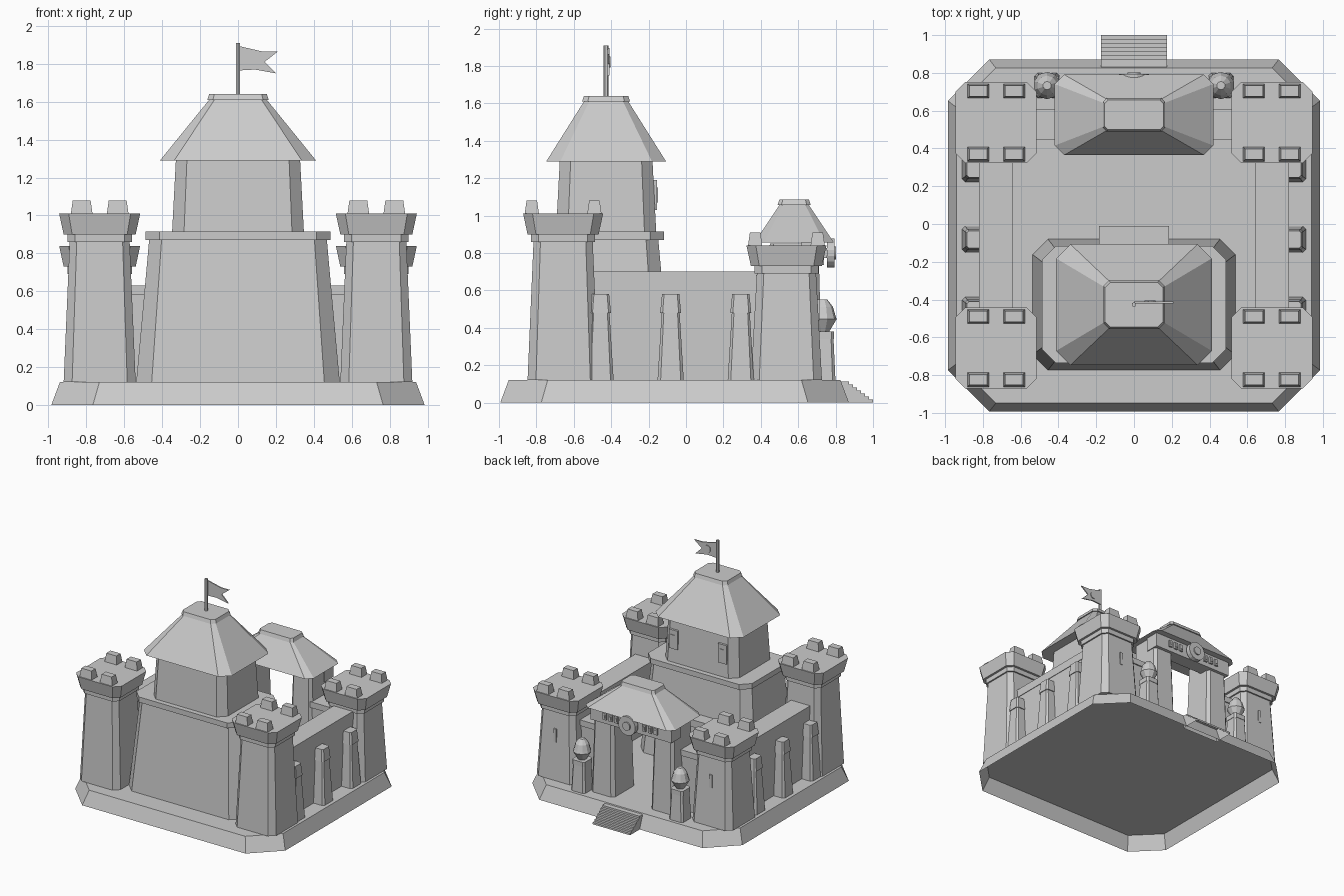
import bpy, bmesh, math
from mathutils import Vector

cube = bpy.data.objects.get("Cube")
if cube:
    bpy.data.objects.remove(cube, do_unlink=True)

grey = (0.6, 0.6, 0.6, 1)
stone = bpy.data.materials.new("stone_grey")
stone.use_nodes = True
stone.diffuse_color = grey
stone.node_tree.nodes["Principled BSDF"].inputs["Base Color"].default_value = grey

SIDES = {"left": 1, "right": -1}
FLOOR = 0.12
TOWER_X = 0.73
KEEP_Y = -0.427
GATE_Y = 0.578
CORNER_CUT = 0.235
RIDGE_SHARE = 0.37


def loft(name, rings, open_below=False):
    """Skin a stack of equal-length point rings and cap both ends."""
    bm = bmesh.new()
    loops = [[bm.verts.new(point) for point in ring] for ring in rings]
    for lower, upper in zip(loops, loops[1:]):
        for i in range(len(lower)):
            bm.faces.new((lower[i - 1], lower[i], upper[i], upper[i - 1]))
    bm.faces.new(loops[0])
    bm.faces.new(loops[-1])
    bmesh.ops.recalc_face_normals(bm, faces=bm.faces)
    if open_below:
        underside = [face for face in bm.faces if face.normal.z < -0.9]
        bmesh.ops.delete(bm, geom=underside, context="FACES")
    mesh = bpy.data.meshes.new(name)
    bm.to_mesh(mesh)
    bm.free()
    mesh.materials.append(stone)
    bpy.context.collection.objects.link(bpy.data.objects.new(name, mesh))


def outline(x, y, z, half_x, half_y, cut):
    """Rectangle, with its corners cut by a share of the shorter half."""
    chamfer = cut * min(half_x, half_y)
    points = []
    for sx, sy in ((1, 1), (-1, 1), (-1, -1), (1, -1)):
        pair = [(x + sx * half_x, y + sy * (half_y - chamfer), z),
                (x + sx * (half_x - chamfer), y + sy * half_y, z)]
        if sx != sy:
            pair.reverse()
        points += pair if cut else pair[:1]
    return points


def block(name, x, y, bottom, top, half_x, half_y, inset=0, cut=0, open_below=False):
    """Block on a rectangle whose top is drawn in by the inset."""
    loft(name, [outline(x, y, bottom, half_x, half_y, cut),
                outline(x, y, top, half_x - inset, half_y - inset, cut)], open_below)


def cut_block(*args, **options):
    block(*args, cut=CORNER_CUT, **options)


def turned(name, centre, profile, sides, axes="xyz"):
    """Revolve (distance, radius) pairs about the last of the axes."""
    rings = []
    for distance, radius in profile:
        ring = []
        for i in range(sides):
            angle = math.tau * (i + 0.5) / sides
            offset = Vector()
            for axis, value in zip(axes, (radius * math.cos(angle), radius * math.sin(angle), distance)):
                setattr(offset, axis, value)
            ring.append(Vector(centre) + offset)
        rings.append(ring)
    loft(name, rings)


def disc(name, x, y, z, radius, depth):
    turned(name, (x, y, z), [(-depth, radius), (depth, radius)], 16, axes="xzy")


def hipped_roof(name, y, eave, ridge, half_x, half_y):
    """Steep hipped roof ending in a small flat cap."""
    top_x, top_y = half_x * RIDGE_SHARE, half_y * RIDGE_SHARE
    loft(name, [outline(0, y, eave, half_x, half_y, CORNER_CUT),
                outline(0, y, ridge, top_x, top_y, CORNER_CUT)])
    lip = 0.01
    cut_block(name + "_cap", 0, y, ridge, ridge + 3 * lip, top_x + lip, top_y + lip, inset=lip)


def tower(name, x, y, top):
    """Tapered shaft, collar, flared battlement and four crenels."""
    radius = 0.19
    battlement = top - 0.11
    collar = battlement - 0.04
    cut_block(name + "_shaft", x, y, FLOOR, collar, radius, radius, inset=radius / 6)
    cut_block(name + "_collar", x, y, collar, battlement, radius * 0.9, radius * 0.9)
    cut_block(name + "_battlement", x, y, battlement, top, radius, radius, inset=-radius / 8)
    spread_x, spread_y = radius / 2, radius * 0.88
    for sx in SIDES.values():
        for sy in SIDES.values():
            block(name + "_crenel", x + sx * spread_x, y + sy * spread_y, top, top + 0.07,
                  radius * 0.3, radius / 5, inset=0.01)


def framed_window(name, x, y, z, half_x, half_z):
    """Raised frame with a smaller raised pane, facing the back."""
    depth = 0.01
    block(name + "_frame", x, y, z - half_z, z + half_z, half_x, depth)
    block(name + "_pane", x, y + depth, z - half_z / 2, z + half_z / 2, half_x / 2, depth / 2)


# Hollow plinth
plinth_half_y = 0.932
plinth_y = plinth_half_y - 0.993
cut_block("plinth", 0, plinth_y, 0, FLOOR, 0.985, plinth_half_y, inset=0.045, open_below=True)

# Entrance stair, a stepped profile swept sideways
steps = 7
heights = [FLOOR * (steps - i) / (steps + 0.5) for i in range(steps + 1)]
stair = [(0.83, 0), (0.83, heights[0])]
for i in range(steps):
    nose = 1 - 0.15 * (steps - 1 - i) / steps
    stair += [(nose, heights[i]), (nose, heights[i + 1])]
loft("entrance_stair", [[(sign * 0.175, y, z) for y, z in stair] for sign in SIDES.values()], open_below=True)

for side, sign in SIDES.items():
    # Corner towers
    x = sign * TOWER_X
    back_tower_y = 0.537
    tower(side + "_front_tower", x, -0.657, 1.01)
    tower(side + "_back_tower", x, back_tower_y, 0.84)
    block(side + "_arrow_slit", x, back_tower_y + 0.17, 0.44, 0.55, 0.013, 0.007)

    # Curtain wall with coping, and buttresses along its outside
    coping = 0.63
    block(side + "_wall", x, plinth_y, FLOOR, coping, 0.085, 0.5)
    block(side + "_wall_coping", x, plinth_y, coping, 0.7, 0.09, 0.5)
    for i in range(3):
        y = 0.375 * i - 0.457
        shoulder = 0.48
        spot = sign * 0.81
        cut_block(side + "_buttress", spot, y, FLOOR, shoulder, 0.1, 0.07, inset=0.022)
        cut_block(side + "_buttress_cap", spot, y, shoulder, shoulder + 0.1, 0.085, 0.056, inset=0.01)

    # Back wall between tower and gatehouse
    x = sign * 0.46
    block(side + "_back_wall", x, GATE_Y - 0.05, FLOOR, 0.58, 0.14, 0.07)
    block(side + "_back_wall_coping", x, GATE_Y - 0.05, 0.58, coping, 0.14, 0.08)

    # Gate pillar
    cut_block(side + "_gate_pillar", sign * 0.28, GATE_Y, FLOOR, 0.85, 0.11, 0.15, inset=0.02)

    # Pedestal with a faceted urn
    y, rim, size = 0.733, 0.38, 0.066
    cut_block(side + "_pedestal", x, y, FLOOR, rim, size, size, inset=0.012)
    cut_block(side + "_pedestal_cap", x, y, rim - 0.04, rim, size * 0.9, size * 0.9)
    turned(side + "_urn", (x, y, rim),
           [(0, size / 2), (size, size * 1.1), (size * 1.3, size), (2 * size, size * 0.8), (size * 2.6, size / 3)], 10)

    # Windows of the gate lintel and the keep
    for i in range(3):
        framed_window(side + "_gate_window", sign * (0.13 + i * 0.055), GATE_Y + 0.165, 0.8, 0.016, 0.028)
    framed_window(side + "_keep_window", sign * 0.23, KEEP_Y + 0.262, 1.11, 0.04, 0.08)

# Gate lintel, medallion and roof
eave = 0.855
block("gate_lintel", 0, GATE_Y + 0.1, eave - FLOOR, eave, 0.38, 0.06)
disc("gate_medallion", 0, GATE_Y + 0.195, 0.8, 0.08, 0.02)
disc("gate_medallion_boss", 0, GATE_Y + 0.21, 0.8, 0.035, 0.015)
hipped_roof("gate_roof", GATE_Y, eave, 1.056, 0.42, 0.213)

# Keep: sloping base, ledge, upper storey and roof
ledge, eave, peak = 0.87, 1.29, 1.61
cut_block("keep_base", 0, KEEP_Y, FLOOR, ledge, 0.537, 0.347, inset=0.068)
cut_block("keep_ledge", 0, KEEP_Y, ledge, ledge + 0.045, 0.487, 0.31)
cut_block("keep_upper_storey", 0, KEEP_Y, ledge, eave, 0.35, 0.27, inset=0.022)
hipped_roof("keep_roof", KEEP_Y, eave, peak, 0.412, 0.32)

# Courtyard door frame
door_y, door_top = -0.09, 0.5
for sign in SIDES.values():
    block("keep_door_jamb", sign * 0.155, door_y, FLOOR, door_top, 0.03, 0.05)
block("keep_door_lintel", 0, door_y, door_top, door_top + 0.06, 0.185, 0.08)

# Pole with a swallow-tailed flag
turned("flag_pole", (0, KEEP_Y, 0), [(peak, 0.013), (1.91, 0.013)], 6)
flag_y, flag_z = KEEP_Y + 0.012, 1.82
silhouette = [(0, -0.055), (0.09, -0.05), (0.2, -0.07), (0.14, -0.01), (0.21, 0.045), (0.13, 0.045), (0, 0.075)]
loft("flag", [[(x, flag_y + thickness, flag_z + z) for x, z in silhouette]
              for thickness in (-0.005, 0.005)])
disc("flag_emblem", 0.085, flag_y + 0.006, flag_z, 0.03, 0.005)
